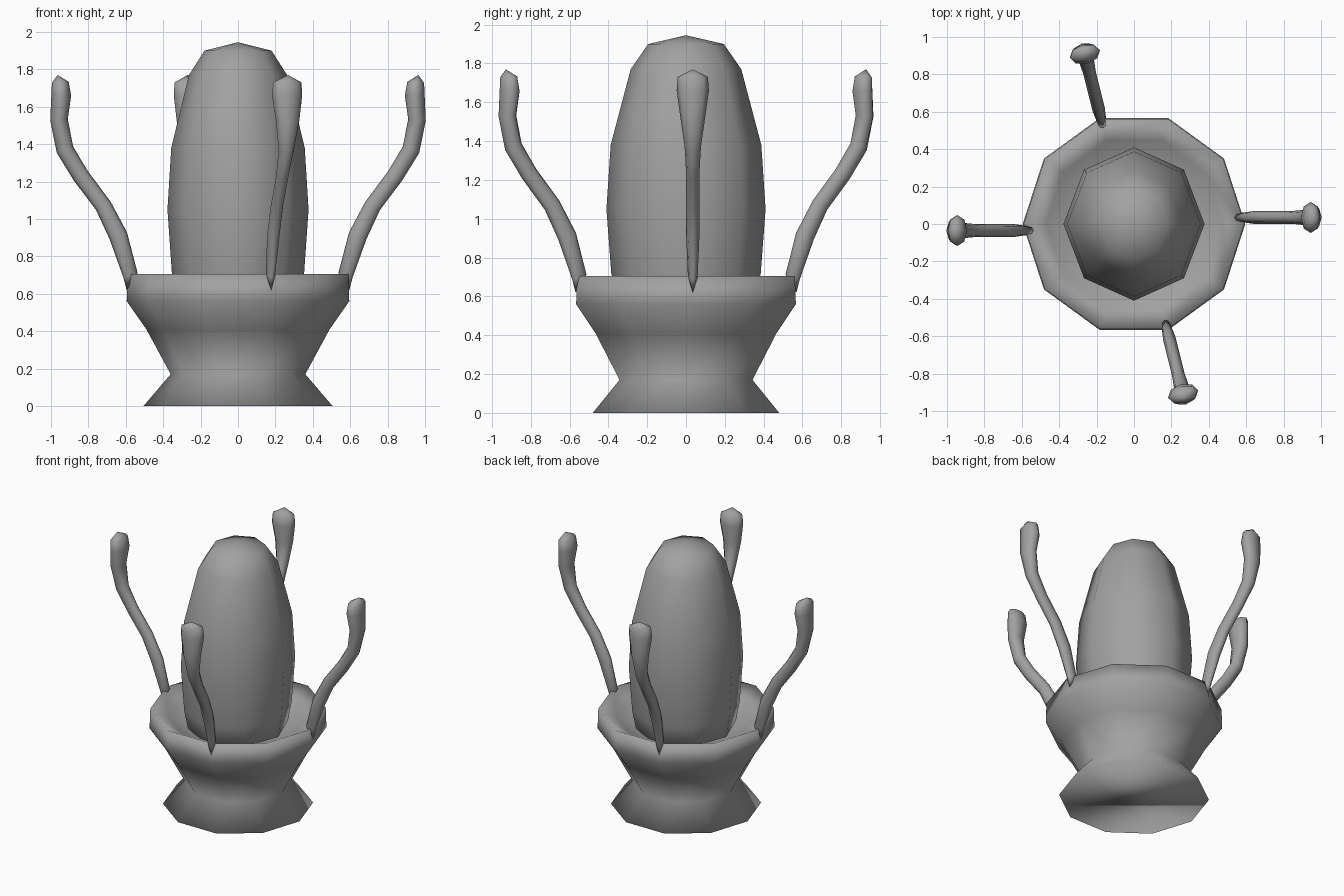
import bpy, bmesh
from math import cos, sin, pi, radians
from mathutils import Vector, Matrix

cube = bpy.data.objects.get("Cube")
if cube:
    bpy.data.objects.remove(cube)

grey = bpy.data.materials.new("plain_grey")
grey.use_nodes = True
colour = (0.36, 0.36, 0.36, 1)
grey.diffuse_color = colour
grey.node_tree.nodes["Principled BSDF"].inputs["Base Color"].default_value = colour


def skin(name, rings, start=None, end=None):
    """Join rings of points into a smooth closed skin, with optional end points."""
    bm = bmesh.new()
    loops = [[bm.verts.new(p) for p in ring] for ring in rings]
    n = len(loops[0])
    for low, high in zip(loops, loops[1:]):
        for i in range(n):
            j = (i + 1) % n
            bm.faces.new((low[i], low[j], high[j], high[i]))
    for loop, tip in ((loops[0], start), (loops[-1], end)):
        if tip is None:
            bm.faces.new(loop)
        else:
            point = bm.verts.new(tip)
            for i in range(n):
                bm.faces.new((loop[i], loop[(i + 1) % n], point))
    bmesh.ops.recalc_face_normals(bm, faces=bm.faces)
    mesh = bpy.data.meshes.new(name)
    bm.to_mesh(mesh)
    bm.free()
    mesh.materials.append(grey)
    mesh.shade_smooth()
    obj = bpy.data.objects.new(name, mesh)
    bpy.context.collection.objects.link(obj)
    return obj


def turned(profile, sides, squash=1):
    return [[(r * squash * cos(2 * pi * i / sides), r * sin(2 * pi * i / sides), z)
             for i in range(sides)] for r, z in profile]


# Flared ten-sided pot with a hollow top
pot = [(0.505, 0), (0.36, 0.17), (0.49, 0.41), (0.595, 0.56), (0.59, 0.705),
       (0.47, 0.645), (0.34, 0.58)]
skin("pot", turned(pot, 10))

# Tall eight-sided bulb standing in the pot
bulb = [(0.34, 0.5), (0.385, 0.72), (0.41, 1.05), (0.388, 1.38),
        (0.285, 1.77), (0.195, 1.9)]
skin("bulb", turned(bulb, 8, 0.92), end=(0, 0, 1.945))

# Tentacle path: outward, height, thickness, half width
path = [(0.575, 0.7, 0.04, 0.025), (0.64, 0.91, 0.05, 0.034),
        (0.72, 1.07, 0.045, 0.034), (0.84, 1.23, 0.045, 0.034),
        (0.925, 1.37, 0.047, 0.042), (0.957, 1.53, 0.047, 0.065),
        (0.945, 1.66, 0.053, 0.083), (0.95, 1.73, 0.045, 0.078)]
side = 0.035
centres = [Vector((x, side, z)) for x, z, _, _ in path]
rings = []
for k, (_, _, thick, wide) in enumerate(path):
    along = (centres[min(k + 1, len(path) - 1)] - centres[max(k - 1, 0)]).normalized()
    out = Vector((0, 1, 0)).cross(along)
    rings.append([centres[k] + out * thick * cos(a) + Vector((0, wide * sin(a), 0))
                  for a in (2 * pi * i / 8 for i in range(8))])

for name, angle in (("left", 0), ("back", 104), ("right", 180), ("front", -76)):
    arm = skin(name + "_tentacle", rings, (0.595, side, 0.62), (0.965, side, 1.77))
    arm.data.transform(Matrix.Rotation(radians(angle), 4, "Z"))
